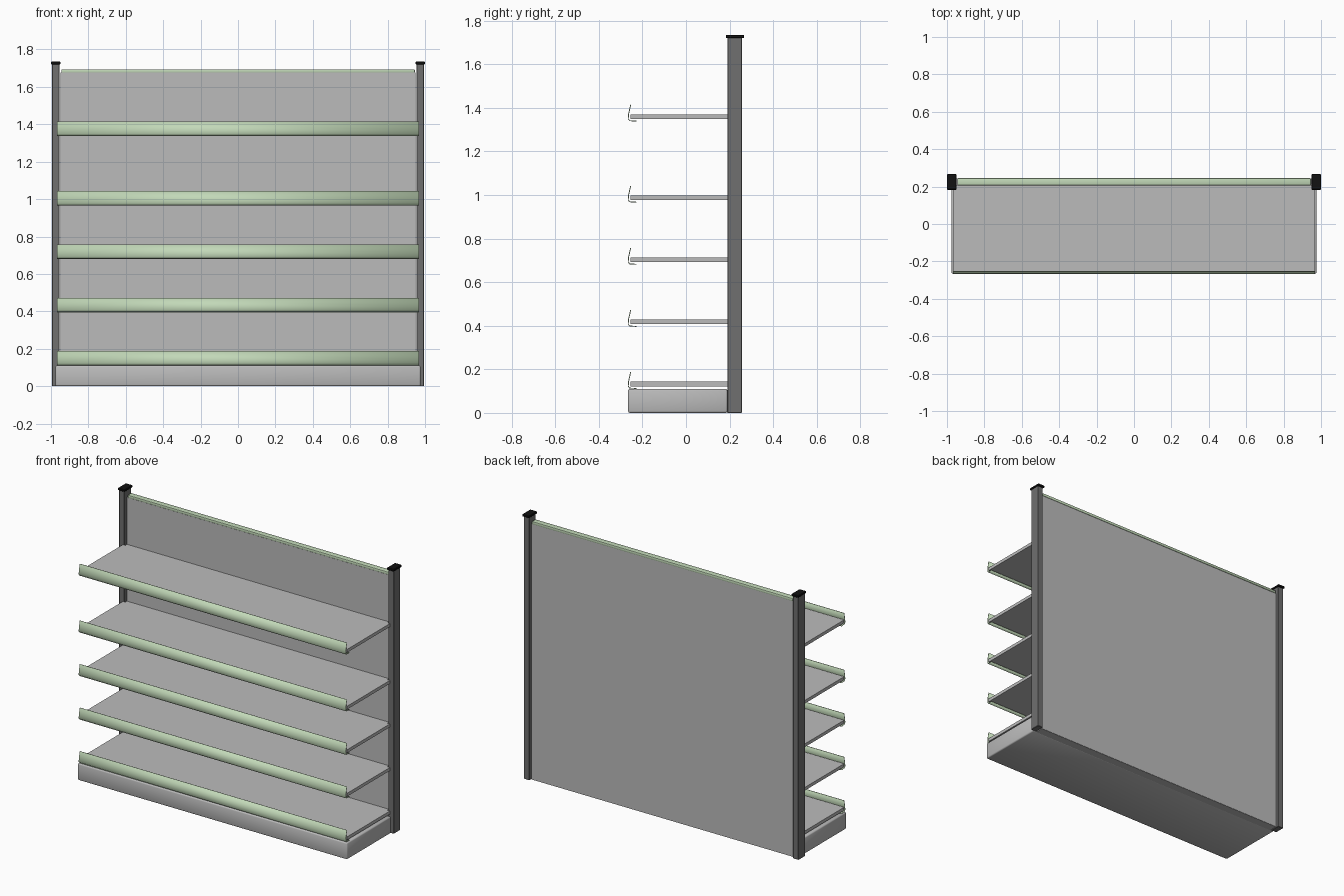
import bpy
import bmesh
from mathutils import Vector

cube = bpy.data.objects.get("Cube")
if cube:
    bpy.data.objects.remove(cube, do_unlink=True)


def make_material(name, color):
    mat = bpy.data.materials.new(name)
    mat.use_nodes = True
    mat.diffuse_color = (*color, 1)
    mat.node_tree.nodes["Principled BSDF"].inputs["Base Color"].default_value = (*color, 1)
    return mat


GREY = make_material("light grey metal", (0.5, 0.5, 0.5))
DARK = make_material("dark grey metal", (0.16, 0.16, 0.16))
GREEN = make_material("pale green plastic", (0.54, 0.69, 0.48))
BLACK = make_material("black plastic", (0.006, 0.006, 0.006))


def add_object(name, bm, mat):
    bmesh.ops.recalc_face_normals(bm, faces=bm.faces)
    mesh = bpy.data.meshes.new(name)
    bm.to_mesh(mesh)
    bm.free()
    mesh.materials.append(mat)
    obj = bpy.data.objects.new(name, mesh)
    bpy.context.collection.objects.link(obj)
    return obj


def box(name, low, high, mat, bevel=0, segments=2):
    """Axis-aligned box between two corners, with optional rounded edges."""
    low, high = Vector(low), Vector(high)
    bm = bmesh.new()
    bmesh.ops.create_cube(bm, size=1)
    bmesh.ops.scale(bm, vec=high - low, verts=bm.verts)
    bmesh.ops.translate(bm, vec=(low + high) / 2, verts=bm.verts)
    if bevel:
        bmesh.ops.bevel(bm, geom=bm.edges[:], offset=bevel, segments=segments,
                        profile=0.5, affect='EDGES')
    return add_object(name, bm, mat)


def strip(name, points, half_width, thickness, mat):
    """Bent sheet: a (y, z) profile swept along x and thickened."""
    bm = bmesh.new()
    rows = [[bm.verts.new((x, y, z)) for x in (-half_width, half_width)] for y, z in points]
    for a, b in zip(rows, rows[1:]):
        bm.faces.new((a[0], a[1], b[1], b[0]))
    obj = add_object(name, bm, mat)
    solid = obj.modifiers.new("thickness", 'SOLIDIFY')
    solid.thickness = thickness
    solid.offset = 0
    smooth(obj)
    return obj


def smooth(obj, angle=0.6):
    bpy.ops.object.select_all(action='DESELECT')
    obj.select_set(True)
    bpy.context.view_layer.objects.active = obj
    bpy.ops.object.shade_smooth_by_angle(angle=angle)


# Uprights with end caps
for side, sign in (("left", 1), ("right", -1)):
    x0, x1 = sorted((sign * 0.955, sign * 0.995))
    box(side + "_post", (x0, 0.19, 0), (x1, 0.257, 1.722), DARK, 0.002, 1)
    x0, x1 = sorted((sign * 0.95, sign * 1.0))
    box(side + "_post_cap", (x0, 0.183, 1.72), (x1, 0.267, 1.735), BLACK, 0.003, 1)

# Back panel and its top rail
box("back_panel", (-0.95, 0.207, 0.002), (0.95, 0.242, 1.677), GREY)
smooth(box("top_rail", (-0.945, 0.207, 1.675), (0.945, 0.245, 1.694), GREEN, 0.004))

# Base plinth, softly shaded over its rounded edges
base = box("base", (-0.976, -0.266, 0), (0.976, 0.19, 0.11), GREY, 0.008)
for face in base.data.polygons:
    face.use_smooth = True
box("base_rear", (-0.95, 0.18, 0.001), (0.95, 0.24, 0.105), GREY)

# Shelves, each with a price strip clipped on the front edge
LIP = [(-0.254, 0.044), (-0.264, 0.0), (-0.265, -0.02), (-0.259, -0.029), (-0.228, -0.031)]
for i, top in enumerate((0.143, 0.428, 0.713, 0.998, 1.37), 1):
    box(f"shelf_{i}", (-0.967, -0.255, top - 0.021), (0.967, 0.19, top), GREY)
    box(f"shelf_rear_{i}", (-0.95, 0.19, top - 0.021), (0.95, 0.207, top), GREY)
    strip(f"price_strip_{i}", [(y, top + z) for y, z in LIP], 0.967, 0.004, GREEN)
